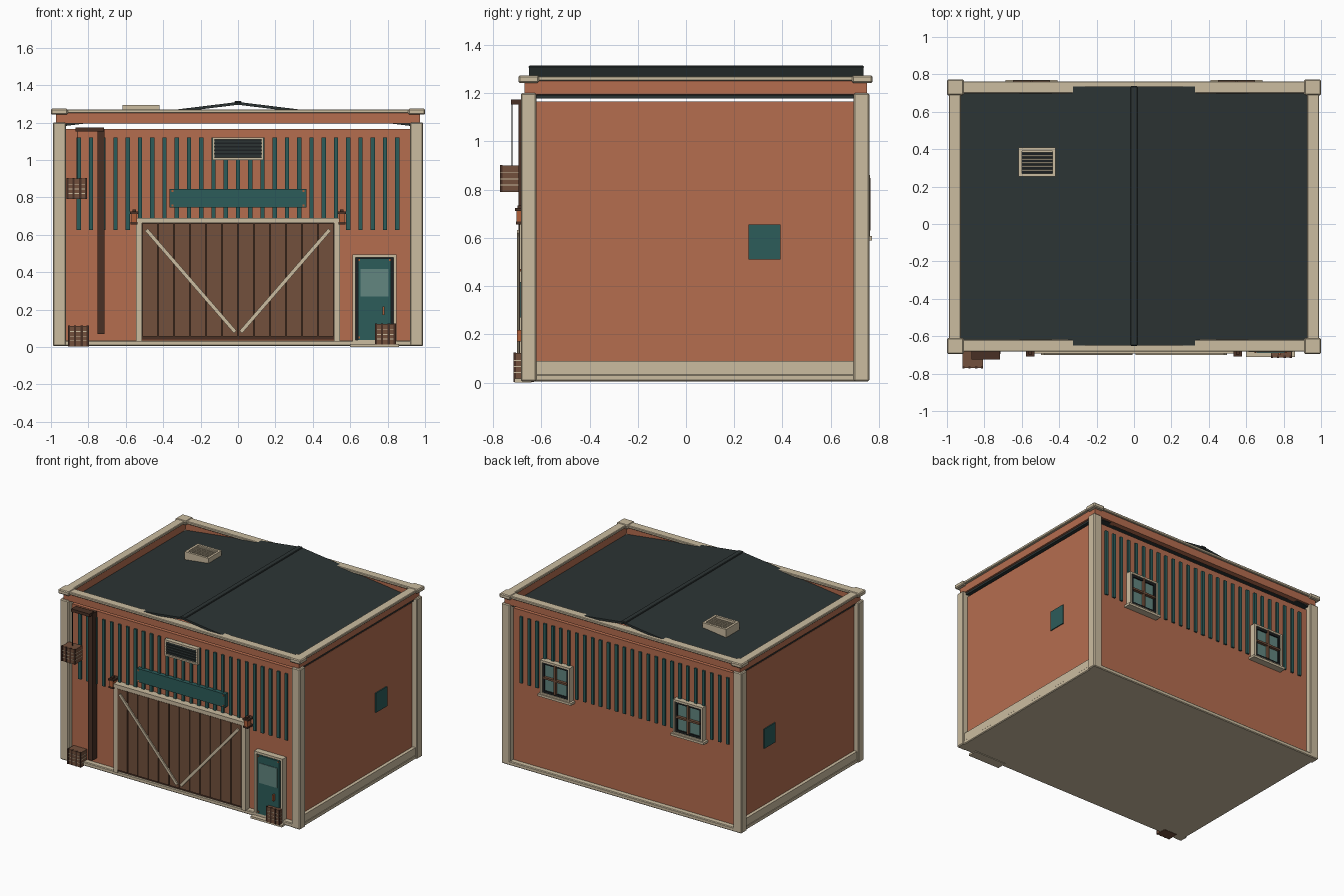
import bpy, bmesh, math
from mathutils import Vector, Matrix

if "Cube" in bpy.data.objects:
    bpy.data.objects.remove(bpy.data.objects["Cube"])


def mat(name, r, g, b):
    lin = lambda c: ((c / 255 + 0.055) / 1.055) ** 2.4 if c > 10 else c / 3294
    m = bpy.data.materials.new(name)
    m.diffuse_color = (lin(r), lin(g), lin(b), 1)
    m.use_nodes = True
    m.node_tree.nodes["Principled BSDF"].inputs["Base Color"].default_value = m.diffuse_color
    return m


CLAY = mat("clay_wall", 181, 109, 79)
CREAM = mat("cream_trim", 203, 188, 160)
TEAL = mat("teal_paint", 44, 92, 90)
ROOF = mat("dark_roof", 44, 52, 52)
WOOD = mat("brown_wood", 114, 80, 60)
DARKWOOD = mat("dark_wood", 72, 48, 37)
GLASS = mat("window_glass", 98, 134, 128)
BLACK = mat("dark_slats", 28, 32, 34)
COPPER = mat("copper_lamp", 176, 96, 58)


def finish(name, bm, m, bevel=0.0):
    bmesh.ops.recalc_face_normals(bm, faces=bm.faces)
    me = bpy.data.meshes.new(name)
    bm.to_mesh(me)
    bm.free()
    me.materials.append(m)
    ob = bpy.data.objects.new(name, me)
    bpy.context.collection.objects.link(ob)
    if bevel:
        b = ob.modifiers.new("bevel", 'BEVEL')
        b.width, b.segments = bevel, 1
    return ob


def boxes(name, m, items, bevel=0.0):
    """Each item is (x0, x1, y0, y1, z0, z1)."""
    bm = bmesh.new()
    for x0, x1, y0, y1, z0, z1 in items:
        M = Matrix.Translation(((x0 + x1) / 2, (y0 + y1) / 2, (z0 + z1) / 2)) \
            @ Matrix.Diagonal((x1 - x0, y1 - y0, z1 - z0, 1))
        bmesh.ops.create_cube(bm, size=1, matrix=M)
    return finish(name, bm, m, bevel)


def ring_xy(x0, x1, y0, y1, w, z0, z1):
    return [(x0, x1, y0, y0 + w, z0, z1), (x0, x1, y1 - w, y1, z0, z1),
            (x0, x0 + w, y0 + w, y1 - w, z0, z1), (x1 - w, x1, y0 + w, y1 - w, z0, z1)]


def ring_xz(x0, x1, z0, z1, w, y0, y1):
    return [(x0, x1, y0, y1, z0, z0 + w), (x0, x1, y0, y1, z1 - w, z1),
            (x0, x0 + w, y0, y1, z0 + w, z1 - w), (x1 - w, x1, y0, y1, z0 + w, z1 - w)]


def strut(name, m, a, b, w, d):
    """Square bar from a to b, w wide and d deep along y."""
    a, b = Vector(a), Vector(b)
    t = (b - a).normalized()
    y = Vector((0, 1, 0))
    R = Matrix((t.cross(y).normalized(), y, -t)).transposed().to_4x4()
    bm = bmesh.new()
    bmesh.ops.create_cube(bm, size=1, matrix=Matrix.Translation((a + b) / 2) @ R
                          @ Matrix.Diagonal((w, d, (b - a).length, 1)))
    return finish(name, bm, m)


# Main shell, floor slab and side plinths
boxes("walls", CLAY, [(-0.95, 0.95, -0.64, 0.72, 0.02, 1.165)])
boxes("floor_slab", CREAM, [(-0.98, 0.98, -0.68, 0.76, 0.005, 0.035)], 0.005)
boxes("side_plinths", CREAM, [(s * 0.965 - 0.012, s * 0.965 + 0.012, -0.65, 0.73, 0.03, 0.09)
                              for s in (-1, 1)])
boxes("corner_posts", CREAM, [(min(s * .92, s * .99), max(s * .92, s * .99), y, y + 0.065, 0.005, 1.2)
                              for s in (-1, 1) for y in (-0.685, 0.695)], 0.006)

# Parapet, coping and corner caps
boxes("parapet", CLAY, ring_xy(-0.972, 0.972, -0.67, 0.75, 0.04, 1.195, 1.252))
boxes("coping", CREAM, ring_xy(-0.99, 0.99, -0.683, 0.763, 0.065, 1.25, 1.27), 0.004)
boxes("coping_corners", CREAM, [(min(s * .91, s), max(s * .91, s), y, y + 0.085, 1.242, 1.274)
                                for s in (-1, 1) for y in (-0.695, 0.688)], 0.006)

# Low gabled roof sheet with a ridge cap
bm = bmesh.new()
section = [(-0.962, 1.192), (0, 1.31), (0.962, 1.192), (0.962, 1.177), (0, 1.295), (-0.962, 1.177)]
face = bm.faces.new([bm.verts.new((x, -0.65, z)) for x, z in section])
ext = bmesh.ops.extrude_face_region(bm, geom=[face])
bmesh.ops.translate(bm, vec=(0, 1.385, 0), verts=[v for v in ext["geom"] if isinstance(v, bmesh.types.BMVert)])
finish("roof", bm, ROOF)
boxes("ridge_cap", ROOF, [(-0.02, 0.02, -0.652, 0.737, 1.302, 1.315)], 0.004)

# Roof vent box
boxes("roof_vent_frame", CREAM, ring_xy(-0.617, -0.42, 0.253, 0.408, 0.017, 1.215, 1.295))
boxes("roof_vent_well", BLACK, [(-0.605, -0.43, 0.265, 0.395, 1.22, 1.275)])
boxes("roof_vent_slats", CREAM, [(-0.6, -0.437, y, y + 0.008, 1.275, 1.286)
                                 for y in [0.284 + i * 0.0195 for i in range(6)]])

# Vertical battens on the front and back walls
for side, y0, y1 in (("front", -0.652, -0.635), ("back", 0.715, 0.732)):
    boxes(side + "_battens", TEAL, [(i * 0.0655 - 0.011, i * 0.0655 + 0.011, y0, y1, 0.625, 1.12)
                                    for i in range(-13, 14)])

# Front louvre and name board
boxes("louvre_frame", CREAM, ring_xz(-0.137, 0.137, 1.0, 1.12, 0.012, -0.672, -0.635))
boxes("louvre_back", BLACK, [(-0.127, 0.127, -0.66, -0.635, 1.01, 1.11)])
boxes("louvre_slats", ROOF, [(-0.125, 0.125, -0.667, -0.655, z, z + 0.012)
                             for z in [1.017 + i * 0.019 for i in range(5)]])
boxes("sign_board", TEAL, [(-0.365, 0.365, -0.672, -0.635, 0.745, 0.845)])
boxes("sign_pins", COPPER, [(x - .005, x + .005, -0.676, -0.67, z - .005, z + .005)
                            for x in (-0.35, 0.35) for z in (0.757, 0.833)])

# Barn doors with planks and diagonal braces
boxes("barn_door_frame", CREAM, [(-0.545, -0.513, -0.69, -0.635, 0.03, 0.665),
                                 (0.513, 0.545, -0.69, -0.635, 0.03, 0.665),
                                 (-0.55, 0.55, -0.693, -0.635, 0.662, 0.69)])
boxes("barn_door_gaps", DARKWOOD, [(-0.513, 0.513, -0.68, -0.635, 0.04, 0.662)])
boxes("barn_door_planks", WOOD, [(i * 0.0855 + 0.003, (i + 1) * 0.0855 - 0.003, -0.692, -0.675, 0.055, 0.66)
                                 for i in range(-6, 6)])
for s, side in ((-1, "left"), (1, "right")):
    strut(side + "_door_brace", CREAM, (s * 0.49, -0.694, 0.627), (s * 0.015, -0.694, 0.08), 0.02, 0.014)

# Wall lanterns beside the barn doors
for s, side in ((-1, "left"), (1, "right")):
    c = s * 0.555
    boxes(side + "_lantern_case", DARKWOOD, [(c - .023, c + .023, -0.708, -0.64, 0.712, 0.724),
                                             (c - .01, c + .01, -0.698, -0.67, 0.722, 0.735),
                                             (c - .019, c + .019, -0.705, -0.64, 0.655, 0.667)])
    boxes(side + "_lantern_glow", COPPER, [(c - .015, c + .015, -0.702, -0.66, 0.667, 0.712)])

# Entrance door
boxes("entry_frame", CREAM, ring_xz(0.612, 0.848, 0.02, 0.495, 0.017, -0.685, -0.635))
boxes("entry_recess", BLACK, [(0.625, 0.835, -0.67, -0.635, 0.03, 0.482)])
boxes("entry_door", TEAL, [(0.642, 0.818, -0.685, -0.64, 0.033, 0.472)])
boxes("entry_glass", GLASS, [(0.655, 0.805, -0.689, -0.68, 0.27, 0.417)])
boxes("entry_handle", COPPER, [(0.772, 0.784, -0.7, -0.68, 0.17, 0.217)])
boxes("entry_corner_pins", COPPER, [(x - .005, x + .005, -0.689, -0.665, z - .005, z + .005)
                                    for x in (0.648, 0.812) for z in (0.05, 0.465)])
boxes("entry_step", CREAM, [(0.6, 0.86, -0.712, -0.64, 0.0, 0.016)])


# Slatted crates, two on the ground and one hanging
def crate(name, x0, y0, y1, z0):
    w = 0.11
    boxes(name + "_core", WOOD, [(x0, x0 + w, y0 + .003, y1, z0, z0 + w)])
    boxes(name + "_straps", CREAM, [(x0 - .001, x0 + w + .001, y0 + .001, y1, z - .002, z + .002)
                                    for z in (z0 + .03, z0 + .055, z0 + .08)])
    boxes(name + "_posts", DARKWOOD, [(x - .006, x + .006, y0, y0 + .012, z0, z0 + w + .003)
                                      for x in (x0 + .005, x0 + .037, x0 + .073, x0 + w - .005)])


crate("left_crate", -0.908, -0.715, -0.63, 0.003)
crate("right_crate", 0.733, -0.716, -0.63, 0.012)
crate("hanging_crate", -0.917, -0.772, -0.682, 0.79)

# Hoist post, arm and rope
boxes("hoist_post", DARKWOOD, [(-0.75, -0.715, -0.695, -0.635, 0.07, 1.165)])
boxes("hoist_arm", DARKWOOD, [(-0.868, -0.717, -0.725, -0.67, 1.152, 1.174)])
boxes("hoist_rope", BLACK, [(-0.862, -0.857, -0.724, -0.719, 0.9, 1.155)])

# Hatches on the side walls
boxes("right_hatch", TEAL, [(0.94, 0.957, 0.26, 0.392, 0.51, 0.656)])
boxes("left_hatch", TEAL, [(-0.957, -0.94, 0.31, 0.442, 0.51, 0.656)])

# Back windows with four panes and a sill
for s, side in ((-1, "left"), (1, "right")):
    c = s * 0.548
    boxes(side + "_window_frame", CREAM, ring_xz(c - 0.122, c + 0.122, 0.605, 0.86, 0.014, 0.715, 0.762))
    boxes(side + "_window_sash", BLACK, ring_xz(c - 0.108, c + 0.108, 0.619, 0.846, 0.016, 0.715, 0.755))
    boxes(side + "_window_glass", GLASS, [(c - 0.1, c + 0.1, 0.715, 0.745, 0.625, 0.84)])
    boxes(side + "_window_bars", WOOD, [(c - 0.007, c + 0.007, 0.74, 0.766, 0.63, 0.848),
                                        (c - 0.1, c + 0.1, 0.74, 0.766, 0.727, 0.741)])
    boxes(side + "_window_sill", CREAM, [(c - 0.138, c + 0.138, 0.715, 0.771, 0.59, 0.607)])
